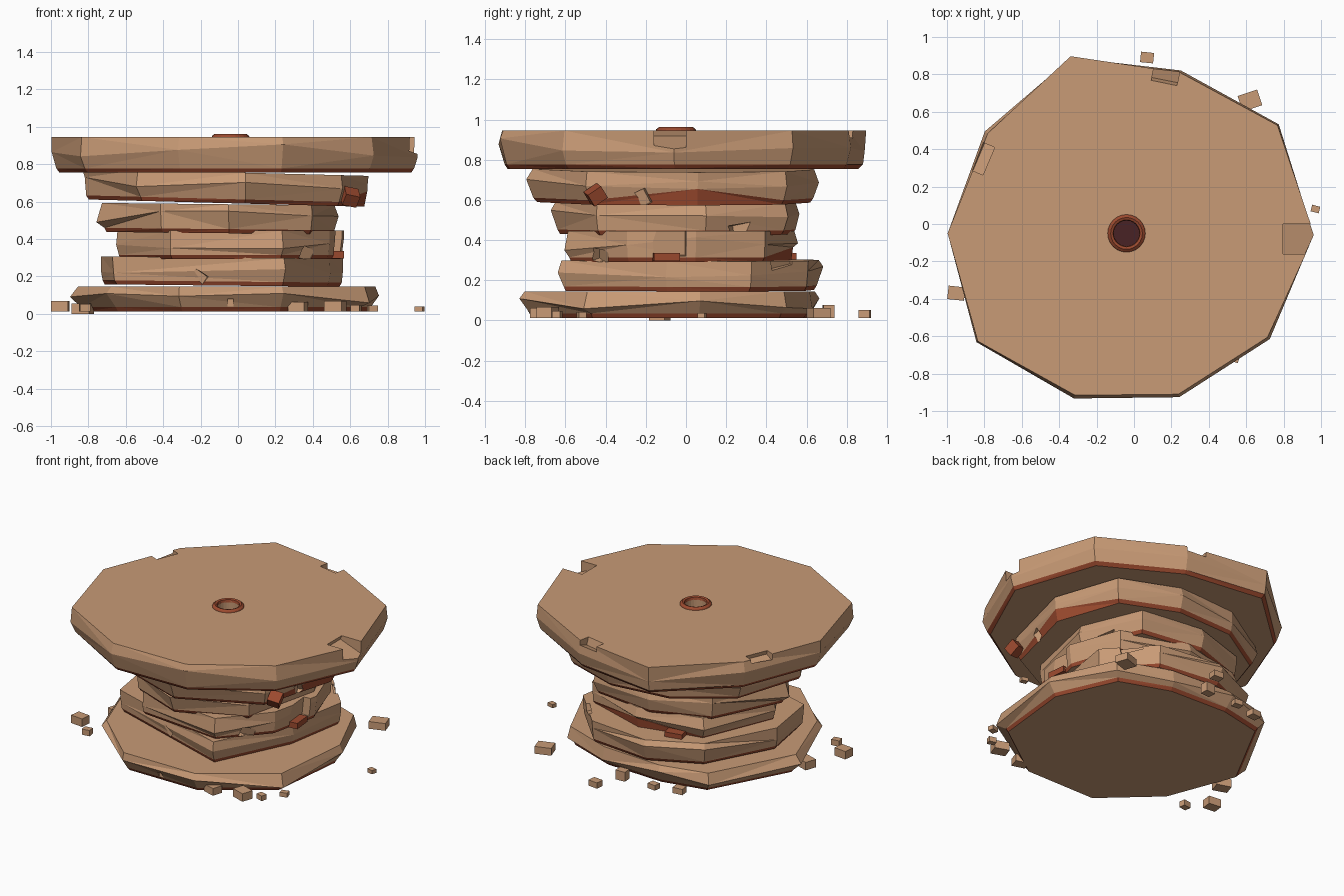
import bpy, bmesh, math, random
from mathutils import Vector, Matrix

if "Cube" in bpy.data.objects:
    bpy.data.objects.remove(bpy.data.objects["Cube"])

random.seed(4)


def material(name, rgb):
    m = bpy.data.materials.new(name)
    m.diffuse_color = (*rgb, 1)
    m.use_nodes = True
    m.node_tree.nodes["Principled BSDF"].inputs["Base Color"].default_value = m.diffuse_color
    return m


TAN = material("tan_stone", (0.58, 0.325, 0.18))
RED = material("red_stone", (0.33, 0.068, 0.028))
DARK = material("dark_maroon", (0.065, 0.016, 0.018))


def finish(name, bm, mats):
    bmesh.ops.recalc_face_normals(bm, faces=bm.faces)
    me = bpy.data.meshes.new(name)
    bm.to_mesh(me)
    bm.free()
    for m in mats:
        me.materials.append(m)
    ob = bpy.data.objects.new(name, me)
    bpy.context.collection.objects.link(ob)
    return ob


def slab(name, outline, z0, z1, tilt=0.0, raised=None, top_scale=0.98,
         low_scale=0.97, rough=0.025):
    """Rough-hewn slab with a thin red seam around its lower edge."""
    raised = raised or {}
    seam = 0.022
    h = z1 - z0
    # level: height, scale, jitter
    levels = [(z0, low_scale - 0.02, 0.0), (z0 + seam, low_scale, 0.006),
              (z0 + h * 0.55, 1.0, rough), (z1, top_scale, 0.008)]
    bm = bmesh.new()
    rings = []
    for k, (z, s, j) in enumerate(levels):
        ring = []
        for i, (x, y) in enumerate(outline):
            f = s + random.uniform(-j, j)
            zz = z + tilt * x
            if k == 1:
                zz += raised.get(i, 0)
            if k == 2:
                zz += random.uniform(-0.25, 0.25) * h
                zz = max(zz, z0 + seam + raised.get(i, 0) + 0.02)
            ring.append(bm.verts.new((x * f, y * f, zz)))
        rings.append(ring)
    n = len(outline)
    for k in range(3):
        for i in range(n):
            f = bm.faces.new((rings[k][i], rings[k][(i + 1) % n],
                              rings[k + 1][(i + 1) % n], rings[k + 1][i]))
            f.material_index = 1 if k == 0 else 0
    bmesh.ops.triangulate(bm, faces=bm.faces[:])
    bm.faces.new(rings[0][::-1])
    bm.faces.new(rings[3])
    return finish(name, bm, [TAN, RED])


def block(name, loc, size, rot=(0, 0, 0), mat=TAN):
    bm = bmesh.new()
    bmesh.ops.create_cube(bm, size=1)
    for v in bm.verts:
        v.co = Vector(v.co) * Vector(size)
    ob = finish(name, bm, [mat])
    ob.location = loc
    ob.rotation_euler = rot
    return ob


def cut(target, cutter):
    mod = target.modifiers.new("chip", 'BOOLEAN')
    mod.operation = 'DIFFERENCE'
    mod.solver = 'EXACT'
    mod.object = cutter
    cutter.hide_render = True
    cutter.display_type = 'WIRE'


def chip(target, loc, size, rot):
    cut(target, block("chip_cutter", loc, size, rot))


# Stacked slabs, bottom to top
base = slab("base_slab",
            [(-.32, -.82), (.24, -.82), (.69, -.5), (.75, .07), (.56, .5),
             (.2, .63), (-.25, .65), (-.58, .58), (-.88, .02), (-.69, -.48)],
            .013, .145, low_scale=.95)
lower = slab("lower_slab",
             [(-.68, -.34), (.25, -.63), (.5, -.1), (.57, .33), (.3, .62),
              (-.15, .67), (-.5, .51), (-.75, .05)], .15, .30, tilt=-.01)
waist = slab("waist_slab",
             [(-.37, -.54), (.24, -.60), (.5, -.3), (.575, .05), (.45, .4),
              (0, .55), (-.45, .45), (-.66, -.05)], .292, .445,
             raised={5: .05})
neck = slab("neck_slab",
            [(-.42, -.52), (-.05, -.66), (.4, -.45), (.53, .1), (.35, .5),
             (-.1, .56), (-.5, .42), (-.74, -.05)], .43, .585, tilt=-.01)
upper = slab("upper_slab",
             [(-.54, -.6), (.04, -.78), (.56, -.5), (.71, .06), (.55, .5),
              (.15, .65), (-.3, .62), (-.68, .38), (-.84, -.1)],
             .59, .755, tilt=-.025, raised={3: .06}, top_scale=.985)
top = slab("top_slab",
           [(-1, -.05), (-.79, .49), (-.34, .9), (.25, .82), (.77, .53),
            (.97, -.06), (.72, -.61), (.24, -.92), (-.32, -.93), (-.84, -.63)],
           .755, .945, top_scale=.99, low_scale=.975, rough=.012)

# Chipped edges
chip(top, (.90, -.08, .94), (.20, .16, .12), (0, .35, 0))
chip(top, (.17, .80, .945), (.14, .09, .08), (.3, 0, -.2))
chip(top, (-.81, .35, .945), (.07, .16, .08), (0, -.3, -.4))
chip(upper, (.66, -.22, .60), (.12, .10, .08), (.5, 0, .3))
chip(neck, (.50, .28, .45), (.16, .14, .07), (.2, 0, -.3))
chip(waist, (.56, -.08, .39), (.10, .16, .14), (0, .1, .1))
chip(waist, (.38, -.45, .31), (.09, .10, .07), (.3, .4, .6))
chip(lower, (-.2, -.52, .20), (.08, .10, .05), (0, .6, .2))
chip(lower, (.45, .50, .28), (.12, .14, .05), (.2, .2, .7))
chip(base, (-.04, -.82, .05), (.03, .08, .06), (0, 0, 0))

# Red fragments wedged in the seams
block("seam_fragment_right", (.60, -.45, .625), (.08, .08, .07),
      (.6, .2, .3), RED)
block("seam_fragment_lower", (.51, -.10, .315), (.10, .13, .04),
      (0, 0, .1), RED)
block("seam_fragment_back", (-.27, .50, .315), (.12, .08, .04),
      (0, 0, .2), RED)

# Round socket in the top slab
CX, CY = -.04, -.05
bm = bmesh.new()
bmesh.ops.create_cone(bm, cap_ends=True, segments=24, radius1=.069,
                      radius2=.069, depth=.3)
socket = finish("socket_cutter", bm, [TAN])
socket.location = (CX, CY, .95)
cut(top, socket)

bm = bmesh.new()
bmesh.ops.create_circle(bm, cap_ends=True, segments=24, radius=.072)
for f in bm.faces:
    if f.normal.z < 0:
        f.normal_flip()
floor = finish("socket_floor", bm, [DARK])
floor.location = (CX, CY, .803)

# Bevelled red rim around the socket
bm = bmesh.new()
profile = [(.103, .94), (.098, .952), (.085, .962), (.072, .957), (.068, .94)]
rings = [[bm.verts.new((CX + r * math.cos(i * math.tau / 24),
                        CY + r * math.sin(i * math.tau / 24), z))
          for i in range(24)] for r, z in profile]
for k in range(len(rings)):
    a, b = rings[k], rings[(k + 1) % len(rings)]
    for i in range(24):
        bm.faces.new((a[i], a[(i + 1) % 24], b[(i + 1) % 24], b[i]))
finish("socket_rim", bm, [RED])

# Rubble scattered on the floor: x, y, width, height
rubble = [(-.95, -.37, .09, .055), (-.82, -.48, .055, .04),
          (.32, -.73, .09, .05), (.52, -.69, .10, .055),
          (.63, -.64, .05, .035), (.72, -.52, .05, .03),
          (.97, .08, .045, .025), (.62, .66, .11, .05),
          (.07, .89, .07, .04), (-.01, .71, .07, .065),
          (-.25, .71, .06, .035), (-.42, .67, .07, .04),
          (-.83, -.13, .10, .055)]
for x, y, w, h in rubble:
    z = 0 if w == .10 and x < 0 else .013
    block("rubble", (x, y, z + h / 2), (w, w * .8, h),
          (0, 0, random.uniform(-.4, .4)))
